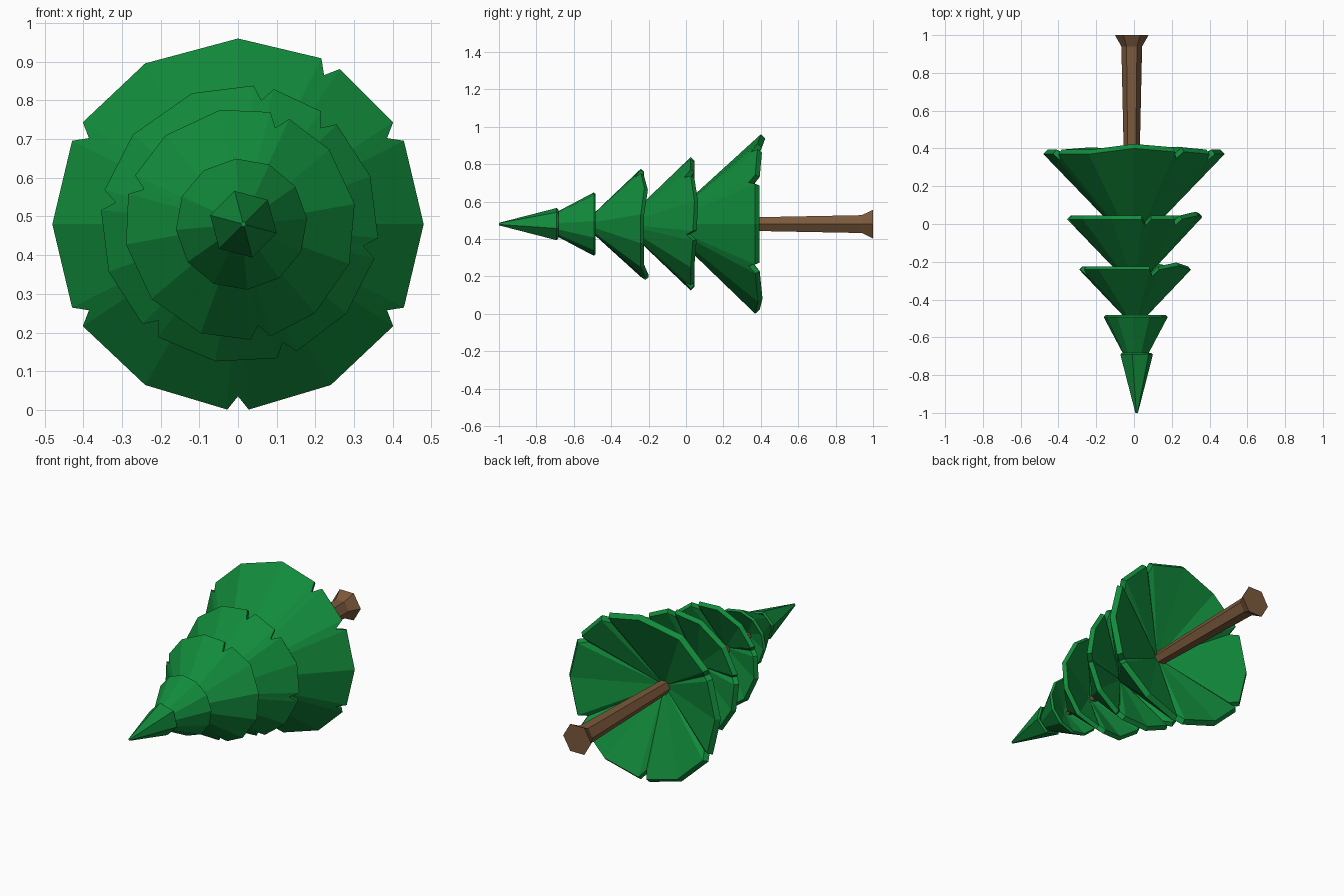
import bpy, bmesh, math

if "Cube" in bpy.data.objects:
    bpy.data.objects.remove(bpy.data.objects["Cube"])

CZ = 0.48  # height of the tree's lying axis


def material(name, rgb):
    m = bpy.data.materials.new(name)
    m.diffuse_color = (*rgb, 1)
    m.use_nodes = True
    m.node_tree.nodes["Principled BSDF"].inputs["Base Color"].default_value = m.diffuse_color
    return m


GREEN = material("pine green", (0.006, 0.262, 0.045))
BROWN = material("bark brown", (0.2, 0.1, 0.045))


def loft(name, rings, mat):
    """Skin a closed body over rings with equal point counts."""
    bm = bmesh.new()
    rows = [[bm.verts.new(p) for p in ring] for ring in rings]
    n = len(rows[0])
    for a, b in zip(rows, rows[1:]):
        for i in range(n):
            j = (i + 1) % n
            bm.faces.new((a[i], a[j], b[j], b[i]))
    bm.faces.new(rows[0])
    bm.faces.new(rows[-1][::-1])
    bmesh.ops.recalc_face_normals(bm, faces=bm.faces)
    me = bpy.data.meshes.new(name)
    bm.to_mesh(me)
    bm.free()
    me.materials.append(mat)
    ob = bpy.data.objects.new(name, me)
    bpy.context.collection.objects.link(ob)


def tier(name, cx, tip, rim, radius, sides, turn, hollow, thick, notches=(), lift={}):
    """Hollow branch skirt; notches are cut at the listed rim angles."""
    slope = radius / (rim - tip)
    pts = []  # (angle, radius, y) around the rim
    for k in range(sides):
        a = turn + k * 360 / sides
        y = rim + lift.get(round(a) % 360, 0)
        if round(a) % 360 in notches:
            w, d = 1.3 / radius + 0.6, 0.035
            pts += [(a - w, radius, y), (a, radius - d, y - d / slope), (a + w, radius, y)]
        else:
            pts.append((a, radius, y))

    def ring(f):
        out = []
        for a, r, y in pts:
            r, y = f(r, y)
            t = math.radians(a)
            out.append((cx + r * math.cos(t), y, CZ + r * math.sin(t)))
        return out

    loft(name, [
        ring(lambda r, y: (0.007, tip)),
        ring(lambda r, y: (r, y)),
        ring(lambda r, y: (r - 0.9 * thick, y + thick)),
        ring(lambda r, y: (0.012, rim - hollow)),
    ], GREEN)


# Branch skirts from the widest to the pointed top
tier("lowest_branches", 0.0, -0.12, 0.37, 0.48, 12, 0, 0.17, 0.024,
     (30, 60, 150, 210, 270, 330), {90: 0.03, 60: 0.012, 240: 0.012, 300: 0.015})
tier("lower_branches", 0.004, -0.34, 0.025, 0.36, 12, 20, 0.13, 0.02,
     (80, 50, 350, 290, 230, 170), {20: 0.02, 350: 0.012})
tier("middle_branches", 0.006, -0.545, -0.242, 0.3, 12, 10, 0.12, 0.018,
     (70, 160, 280), {40: 0.02, 280: 0.025})
tier("upper_branches", 0.009, -0.8, -0.493, 0.17, 12, 5, 0.07, 0.01)
tier("tree_top", 0.014, -1.0, -0.692, 0.089, 6, 45, 0.04, 0.01)

# Six-sided trunk flaring at the foot
profile = [(-0.7, 0.014), (0.4, 0.043), (0.94, 0.055), (1.0, 0.089)]
loft("trunk", [[(-0.012 + r * math.cos(k * math.pi / 3), y,
                 CZ + r * math.sin(k * math.pi / 3)) for k in range(6)]
               for y, r in profile], BROWN)
